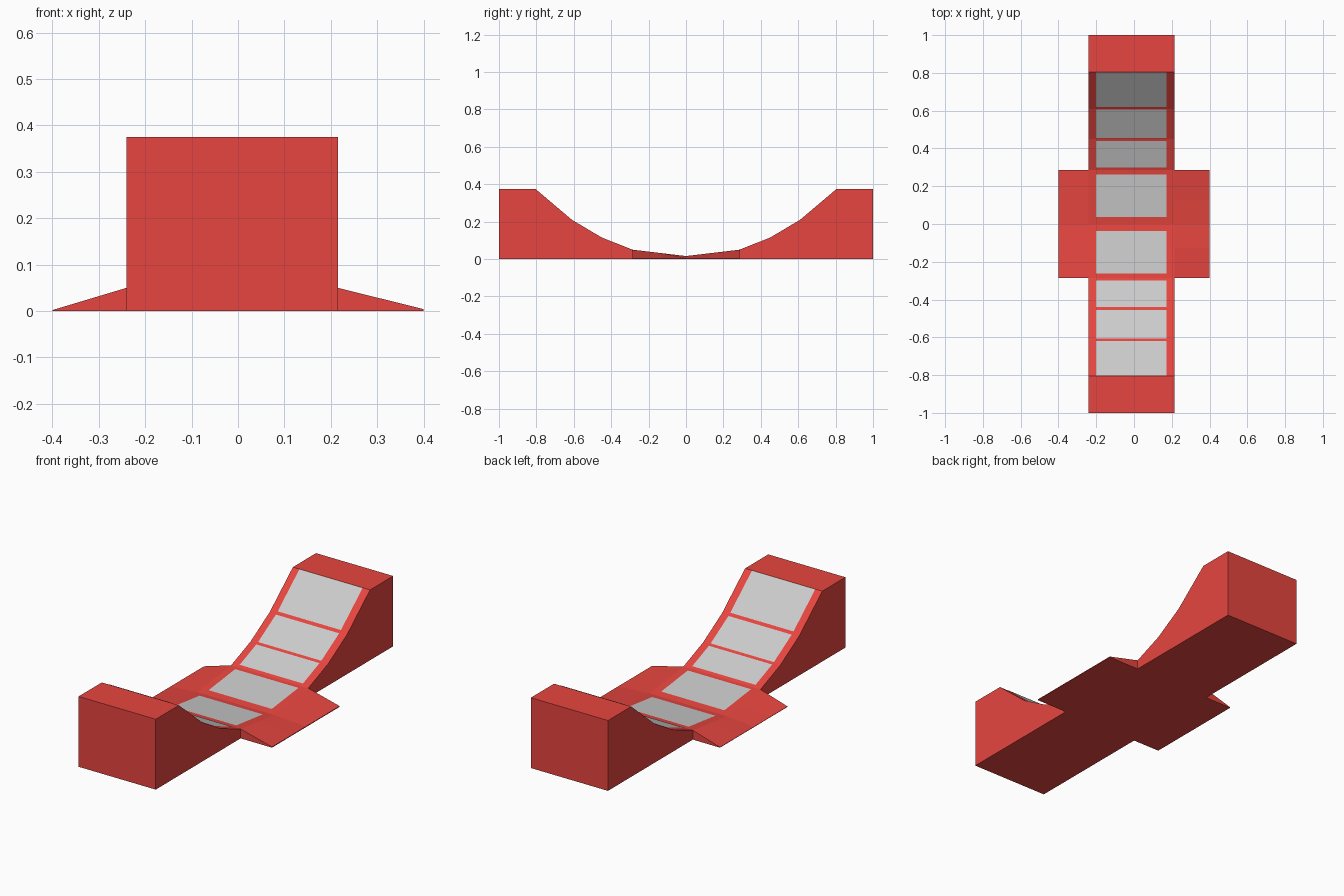
import bpy, bmesh

if "Cube" in bpy.data.objects:
    bpy.data.objects.remove(bpy.data.objects["Cube"])

X0, X1 = -0.24, 0.215          # side walls of the ramp
# half of the curved track profile (distance from middle, height)
HALF = [(0, 0.016), (0.285, 0.05), (0.45, 0.115), (0.61, 0.21), (0.805, 0.375), (1.0, 0.375)]
PROFILE = [(-y, z) for y, z in reversed(HALF[1:])] + HALF

red = bpy.data.materials.new("red_paint")
red.diffuse_color = (0.8, 0.06, 0.05, 1)
red.use_nodes = True
red.node_tree.nodes["Principled BSDF"].inputs["Base Color"].default_value = red.diffuse_color


def height(y):
    """Track height at y."""
    for (a, za), (b, zb) in zip(PROFILE, PROFILE[1:]):
        if a <= y <= b:
            return za + (zb - za) * (y - a) / (b - a)


def finish(name, bm, mat=None):
    bmesh.ops.recalc_face_normals(bm, faces=bm.faces)
    mesh = bpy.data.meshes.new(name)
    bm.to_mesh(mesh)
    bm.free()
    if mat:
        mesh.materials.append(mat)
    obj = bpy.data.objects.new(name, mesh)
    bpy.context.collection.objects.link(obj)
    return obj


def loft(name, sections, mat):
    """Join matching cross-sections and cap both ends."""
    bm = bmesh.new()
    rings = [[bm.verts.new(p) for p in s] for s in sections]
    n = len(rings[0])
    for r, s in zip(rings, rings[1:]):
        for i in range(n):
            j = (i + 1) % n
            bm.faces.new((r[i], r[j], s[j], s[i]))
    bm.faces.new(rings[0])
    bm.faces.new(rings[-1])
    return finish(name, bm, mat)


# Ramp body: profile swept across the width
outline = [(-1, 0)] + PROFILE + [(1, 0)]
loft("ramp_body", [[(x, y, z) for y, z in outline] for x in (X0, X1)], red)

# Side wings: wedges falling from the track edge to the ground
for name, inner, outer, tip in (("left_wing", X0, -0.4, 0.002), ("right_wing", X1, 0.4, 0.004)):
    loft(name, [[(inner, y, 0), (inner, y, height(y)), (outer, y, tip), (outer, y, 0)]
                for y in (-0.285, -0.13, 0, 0.13, 0.285)], red)

# Grey track panels lying just above the ramp surface
SPANS = [(0.038, 0.262), (0.30, 0.44), (0.455, 0.605), (0.62, 0.803)]
for side, s in (("front", -1), ("back", 1)):
    for k, (a, b) in enumerate(SPANS):
        bm = bmesh.new()
        bm.faces.new([bm.verts.new((x, s * y, height(s * y) + 0.002))
                      for x, y in ((-0.2, a), (0.173, a), (0.173, b), (-0.2, b))])
        panel = finish(f"{side}_panel_{k + 1}", bm)
        if panel.data.polygons[0].normal.z < 0:
            panel.data.flip_normals()
